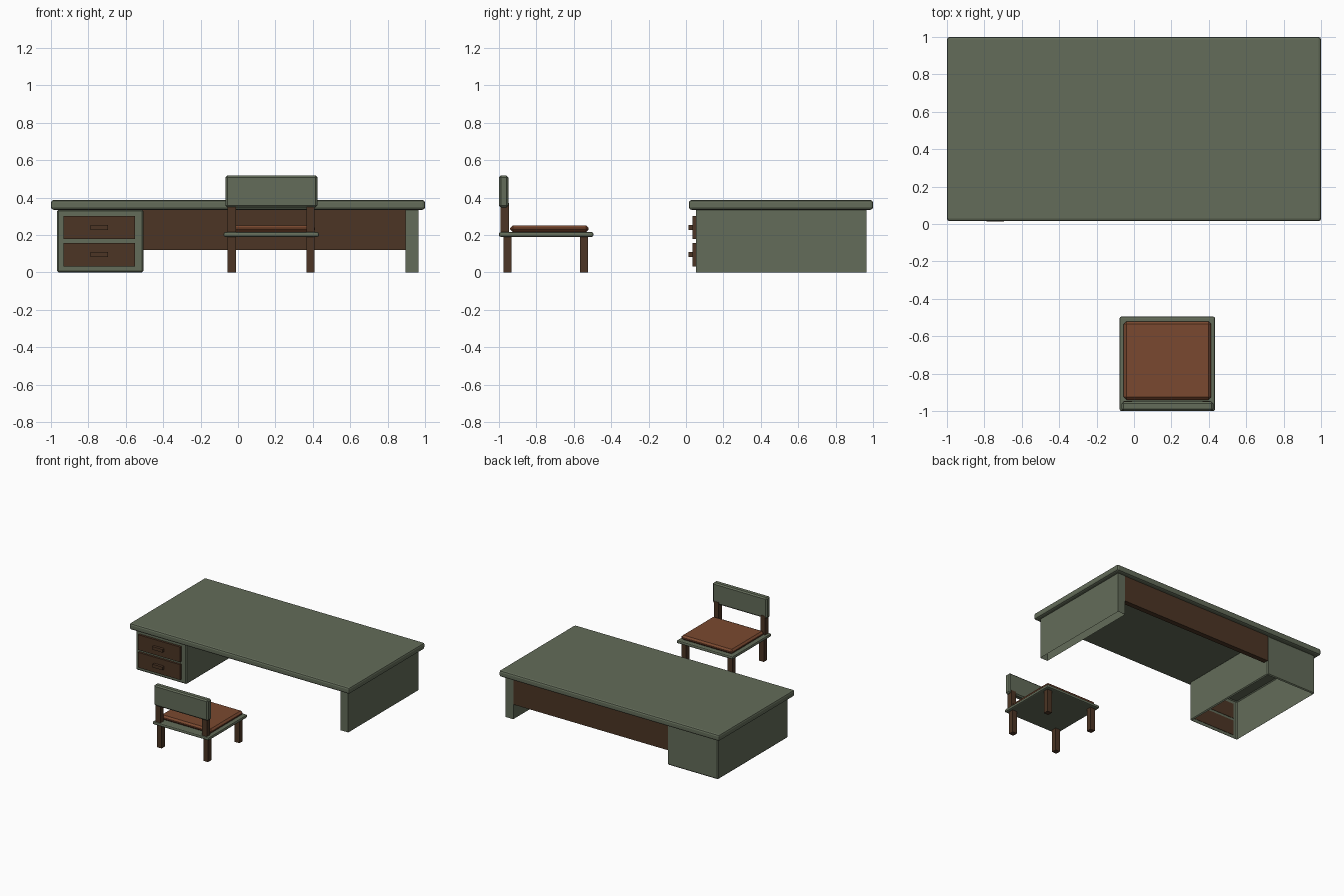
import bpy, bmesh
from mathutils import Vector

if "Cube" in bpy.data.objects:
    bpy.data.objects.remove(bpy.data.objects["Cube"])


def material(name, rgb):
    m = bpy.data.materials.new(name)
    m.diffuse_color = (*rgb, 1)
    m.use_nodes = True
    m.node_tree.nodes["Principled BSDF"].inputs["Base Color"].default_value = m.diffuse_color
    return m


GREEN = material("sage green paint", (0.125, 0.150, 0.100))
BROWN = material("dark brown wood", (0.072, 0.036, 0.018))
RUST = material("rust leather", (0.195, 0.066, 0.029))


def box(name, x, y, z, mat, bevel=0.0, segments=1, open_bottom=False):
    """Box from (min, max) ranges, optionally bevelled or without its bottom."""
    bm = bmesh.new()
    bmesh.ops.create_cube(bm, size=1)
    size = Vector((x[1] - x[0], y[1] - y[0], z[1] - z[0]))
    mid = Vector((x[1] + x[0], y[1] + y[0], z[1] + z[0])) / 2
    for v in bm.verts:
        v.co = Vector(a * b for a, b in zip(v.co, size)) + mid
    if bevel:
        bmesh.ops.bevel(bm, geom=bm.edges[:], offset=bevel, segments=segments,
                        profile=0.5, affect='EDGES')
    if open_bottom:
        bm.normal_update()
        under = [f for f in bm.faces if f.normal.z < -0.9]
        bmesh.ops.delete(bm, geom=under, context='FACES')
    me = bpy.data.meshes.new(name)
    bm.to_mesh(me)
    bm.free()
    me.materials.append(mat)
    ob = bpy.data.objects.new(name, me)
    bpy.context.collection.objects.link(ob)
    return ob


# Desk: top, hollow drawer cabinet, side support and rear modesty panel
box("desk_top", (-1, 1), (0.015, 1), (0.335, 0.387), GREEN, 0.014, 2)
box("drawer_cabinet", (-0.967, -0.505), (0.053, 0.964), (0, 0.336), GREEN, 0.008,
    open_bottom=True)
box("desk_side_panel", (0.895, 0.965), (0.053, 0.964), (0, 0.336), GREEN,
    open_bottom=True)
box("desk_back_panel", (-0.51, 0.896), (0.92, 0.962), (0.12, 0.336), BROWN)

# Drawer fronts with block handles
for label, low in (("lower", 0.033), ("upper", 0.178)):
    box(label + "_drawer_front", (-0.933, -0.55), (0.035, 0.056),
        (low, low + 0.125), BROWN)
    box(label + "_drawer_handle", (-0.788, -0.695), (0.013, 0.037),
        (low + 0.049, low + 0.075), BROWN)

# Chair: seat board, cushion and backrest
box("chair_seat", (-0.077, 0.433), (-1.0, -0.495), (0.19, 0.215), GREEN, 0.009, 2)
box("chair_cushion", (-0.055, 0.413), (-0.94, -0.52), (0.215, 0.252), RUST, 0.014)
box("chair_backrest", (-0.067, 0.425), (-1.0, -0.95), (0.348, 0.518), GREEN, 0.01)

# Chair legs and backrest posts, one pair on each side
for side, x0 in (("left", -0.055), ("right", 0.367)):
    xr = (x0, x0 + 0.043)
    box(side + "_rear_leg", xr, (-0.975, -0.932), (0, 0.192), BROWN)
    box(side + "_front_leg", xr, (-0.567, -0.524), (0, 0.192), BROWN)
    box(side + "_back_post", xr, (-0.991, -0.947), (0.213, 0.37), BROWN)
